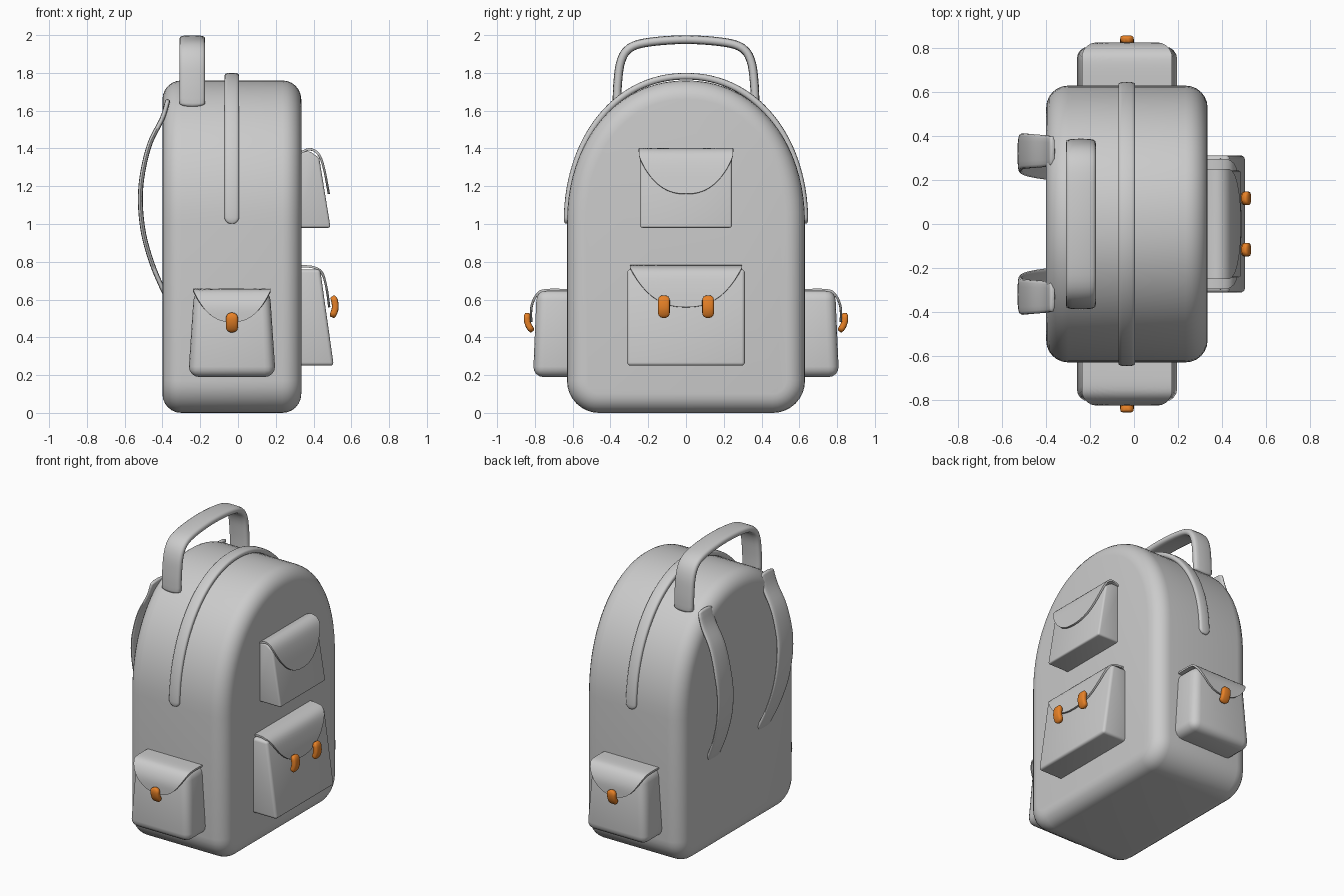
import bpy, bmesh, math
from mathutils import Vector

if "Cube" in bpy.data.objects:
    bpy.data.objects.remove(bpy.data.objects["Cube"])

orange = bpy.data.materials.new("orange")
orange.diffuse_color = (0.8, 0.22, 0.02, 1)
orange.use_nodes = True
orange.node_tree.nodes["Principled BSDF"].inputs["Base Color"].default_value = orange.diffuse_color


def finish(name, bm, mat=None, angle=35):
    bmesh.ops.recalc_face_normals(bm, faces=bm.faces)
    me = bpy.data.meshes.new(name)
    bm.to_mesh(me)
    bm.free()
    ob = bpy.data.objects.new(name, me)
    bpy.context.collection.objects.link(ob)
    if mat:
        me.materials.append(mat)
    bpy.ops.object.select_all(action='DESELECT')
    ob.select_set(True)
    bpy.context.view_layer.objects.active = ob
    bpy.ops.object.shade_smooth_by_angle(angle=math.radians(angle))
    return ob


def place(plane, a, w, z, side=1):
    # a, z lie in the profile plane, w runs across it
    return Vector((a, w, z)) if plane == 'xz' else Vector((w, a * side, z))


def prism(name, prof, plane, w0, w1, bevel, segs, side=1):
    bm = bmesh.new()
    rings = [[bm.verts.new(place(plane, a, w, z, side)) for a, z in prof] for w in (w0, w1)]
    n = len(prof)
    bm.faces.new(rings[0])
    bm.faces.new(rings[1][::-1])
    for i in range(n):
        j = (i + 1) % n
        bm.faces.new((rings[0][i], rings[0][j], rings[1][j], rings[1][i]))
    bmesh.ops.recalc_face_normals(bm, faces=bm.faces)
    edges = [e for e in bm.edges if e.calc_face_angle(0) > math.radians(30)]
    bmesh.ops.bevel(bm, geom=edges, offset=bevel, segments=segs, profile=0.5,
                    affect='EDGES', clamp_overlap=False)
    return finish(name, bm)


def smooth_path(pts, steps=8):
    p = [Vector(q) for q in pts]
    p = [2 * p[0] - p[1]] + p + [2 * p[-1] - p[-2]]
    out = []
    for i in range(1, len(p) - 2):
        a, b, c, d = p[i - 1:i + 3]
        for k in range(steps):
            t = k / steps
            out.append(0.5 * (2 * b + (c - a) * t + (2 * a - 5 * b + 4 * c - d) * t * t
                              + (3 * b - a - 3 * c + d) * t ** 3))
    return out + [p[-2]]


def length(path):
    return sum((b - a).length for a, b in zip(path, path[1:]))


def at(path, d):
    for a, b in zip(path, path[1:]):
        l = (b - a).length
        if d <= l or b is path[-1]:
            return a + (b - a) * (d / l), (b - a).normalized()
        d -= l


def sweep(name, pts, plane, width, thick, centre, r, n=32, side=1, mat=None):
    # rounded strap along a path; r is the rounding length of its ends
    path = smooth_path(pts)
    L = length(path)
    ends = [(r * (1 - math.cos(k * math.pi / 10)), math.sin(k * math.pi / 10)) for k in (1, 2, 3, 4)]
    st = ends + [(r + (L - 2 * r) * i / n, 1) for i in range(n + 1)]
    st += [(L - d, s) for d, s in reversed(ends)]
    bm = bmesh.new()
    rings = []
    for d, s in st:
        p, t = at(path, d)
        w, c = width(d / L) * s / 2, centre(d / L)
        h = thick / 2 * (0.4 + 0.6 * s)
        ring = []
        for k in range(16):
            q = math.tau * k / 16
            u = math.copysign(abs(math.cos(q)) ** 0.6, math.cos(q)) * w
            v = math.copysign(abs(math.sin(q)) ** 0.6, math.sin(q)) * h
            ring.append(bm.verts.new(place(plane, p.x - t.y * v, c + u, p.y + t.x * v, side)))
        rings.append(ring)
    for a, b in zip(rings, rings[1:]):
        for k in range(16):
            bm.faces.new((a[k], a[k - 1], b[k - 1], b[k]))
    bm.faces.new(rings[0])
    bm.faces.new(rings[-1])
    return finish(name, bm, mat, 50)


def flap(name, pts, plane, half, centre, L0, side=1):
    # thin cover folding over a pocket with a curved lower edge
    path = smooth_path(pts)
    L = length(path)
    bm = bmesh.new()
    grid = []
    for i in range(25):
        u = math.sin((i / 24 - 0.5) * math.pi)
        end = L0 + (L - L0) * (1 - min(1, abs(u)) ** 2.4) ** 0.8
        col = []
        for j in range(17):
            p, _ = at(path, end * j / 16)
            col.append(bm.verts.new(place(plane, p.x, centre + u * half, p.y, side)))
        grid.append(col)
    for a, b in zip(grid, grid[1:]):
        for j in range(16):
            bm.faces.new((a[j], a[j + 1], b[j + 1], b[j]))
    bmesh.ops.recalc_face_normals(bm, faces=bm.faces)
    bmesh.ops.solidify(bm, geom=bm.faces[:], thickness=0.012)
    return finish(name, bm)


def arch(w, h, n=40):
    pts = []
    for i in range(n + 1):
        q = math.pi * i / n
        c, s = math.cos(q), math.sin(q)
        pts.append((math.copysign(abs(c) ** 0.95, c) * w, 1 + h * abs(s) ** 0.95))
    return pts


# main bag
corners = []
for cy, start in ((-0.46, 180), (0.46, 270)):
    for k in range(9):
        q = math.radians(start + 90 * k / 8)
        corners.append((cy + 0.17 * math.cos(q), 0.17 + 0.17 * math.sin(q)))
prism("bag_body", arch(0.63, 0.76) + corners, 'yz', -0.40, 0.335, 0.1, 6)

# zip piping over the arch
sweep("zip_piping", arch(0.63, 0.782), 'yz', lambda t: 0.077, 0.035, lambda t: -0.033, 0.035, n=64)

# top carry handle
hp = [(-0.366, 1.62), (-0.362, 1.74), (-0.345, 1.86), (-0.30, 1.93), (-0.2, 1.962), (0, 1.976)]
sweep("carry_handle", hp + [(-a, z) for a, z in hp[-2::-1]], 'yz',
      lambda t: 0.137, 0.046, lambda t: -0.242, 0.02, n=48)

# shoulder straps
sp = [(-0.37, 1.66), (-0.40, 1.56), (-0.465, 1.43), (-0.505, 1.27), (-0.517, 1.12),
      (-0.50, 0.95), (-0.455, 0.79), (-0.405, 0.67), (-0.38, 0.62)]
for s, side in ((1, "left"), (-1, "right")):
    sweep("shoulder_strap_" + side, sp, 'xz', lambda t: 0.135 + 0.03 * math.sin(math.pi * t), 0.026,
          lambda t: s * (0.332 - 0.065 * max(0, t - 0.4) / 0.6), 0.015)

# front pockets and their flaps
prism("upper_pocket", [(0.3, 1.38), (0.38, 1.385), (0.43, 1.35), (0.49, 0.98), (0.3, 0.98)],
      'xz', -0.243, 0.243, 0.012, 3)
flap("upper_pocket_flap", [(0.32, 1.38), (0.38, 1.402), (0.43, 1.375), (0.46, 1.3), (0.487, 1.16)],
     'xz', 0.25, 0, 0.13)
prism("lower_pocket", [(0.3, 0.76), (0.435, 0.76), (0.507, 0.25), (0.3, 0.25)],
      'xz', -0.312, 0.312, 0.018, 3)
flap("lower_pocket_flap", [(0.32, 0.783), (0.4, 0.777), (0.45, 0.745), (0.475, 0.66), (0.489, 0.56)],
     'xz', 0.297, 0, 0.1)

# toggles on the lower pocket
for y, side in ((0.117, "left"), (-0.117, "right")):
    sweep("front_toggle_" + side, [(0.497, 0.617), (0.511, 0.595), (0.514, 0.55), (0.497, 0.505)],
          'xz', lambda t: 0.062, 0.036, lambda t: y, 0.025, n=10, mat=orange)

# side pockets: tapered box, flap and toggle on each side
cx = -0.032
for s, side in ((1, "left"), (-1, "right")):
    ob = prism("side_pocket_" + side, [(0.56, 0.65), (0.79, 0.65), (0.81, 0.19), (0.56, 0.19)],
               'yz', cx - 0.228, cx + 0.228, 0.055, 4, s)
    for v in ob.data.vertices:
        v.co.x = cx + (v.co.x - cx) * (1 - 0.12 * max(0, v.co.z - 0.25) / 0.4)
    flap("side_pocket_flap_" + side, [(0.6, 0.656), (0.74, 0.656), (0.79, 0.635), (0.823, 0.57), (0.826, 0.48)],
         'yz', 0.205, cx, 0.17, s)
    sweep("side_toggle_" + side, [(0.838, 0.53), (0.842, 0.5), (0.834, 0.465), (0.812, 0.43)],
          'yz', lambda t: 0.062, 0.034, lambda t: cx, 0.025, n=10, side=s, mat=orange)
